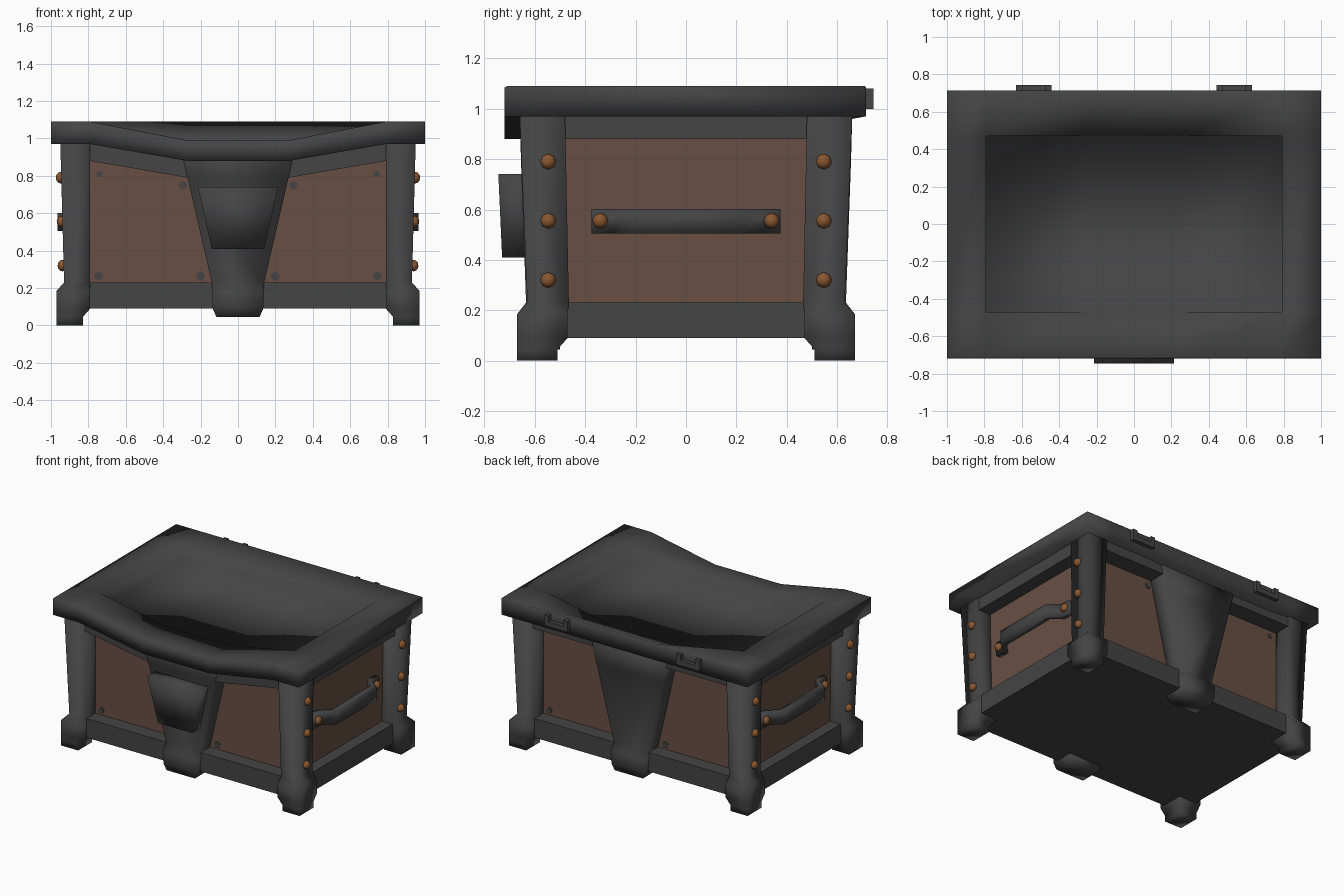
import bpy, bmesh, math
from mathutils import Matrix

if "Cube" in bpy.data.objects:
    bpy.data.objects.remove(bpy.data.objects["Cube"])


def material(name, rgb):
    m = bpy.data.materials.new(name)
    m.diffuse_color = (*rgb, 1)
    m.use_nodes = True
    m.node_tree.nodes["Principled BSDF"].inputs["Base Color"].default_value = m.diffuse_color
    return m


IRON = material("dark_iron", (0.058, 0.058, 0.058))
WOOD = material("brown_wood", (0.14, 0.078, 0.056))
COPPER = material("copper", (0.25, 0.095, 0.03))


def finish(name, bm, mat, mirror="", angle=100):
    bmesh.ops.remove_doubles(bm, verts=bm.verts, dist=1e-5)
    bmesh.ops.recalc_face_normals(bm, faces=bm.faces)
    me = bpy.data.meshes.new(name)
    bm.to_mesh(me)
    bm.free()
    ob = bpy.data.objects.new(name, me)
    bpy.context.collection.objects.link(ob)
    me.materials.append(mat)
    bpy.ops.object.select_all(action="DESELECT")
    ob.select_set(True)
    bpy.context.view_layer.objects.active = ob
    bpy.ops.object.shade_smooth_by_angle(angle=math.radians(angle))
    if mirror:
        m = ob.modifiers.new("mirror", "MIRROR")
        m.use_axis = ("x" in mirror, "y" in mirror, False)
        m.use_mirror_merge = False
    return ob


def loft(name, loops, mat, **kw):
    """Skin a row of equal closed loops and cap both ends."""
    bm = bmesh.new()
    rings = [[bm.verts.new(p) for p in lp] for lp in loops]
    n = len(rings[0])
    for a, b in zip(rings, rings[1:]):
        for i in range(n):
            bm.faces.new((a[i], a[(i + 1) % n], b[(i + 1) % n], b[i]))
    bm.faces.new(rings[0])
    bm.faces.new(rings[-1])
    return finish(name, bm, mat, **kw)


def rect(x0, x1, y0, y1, z):
    return [(x0, y0, z), (x1, y0, z), (x1, y1, z), (x0, y1, z)]


def box(name, x0, x1, y0, y1, z0, z1, mat, **kw):
    return loft(name, [rect(x0, x1, y0, y1, z) for z in (z0, z1)], mat, **kw)


def sag(x, depth):
    return depth * min(1, max(0, (0.79 - abs(x)) / 0.52))


# wooden body and iron base
box("wood_body", -0.845, 0.845, -0.525, 0.525, 0.15, 0.95, WOOD, angle=40)
box("base_rail", -0.93, 0.93, -0.63, 0.63, 0.09, 0.23, IRON, angle=40)

# corner posts with flared feet
loft("corner_posts", [rect(x0, x1, y0, y1, z) for z, x0, x1, y0, y1 in (
    (0, 0.83, 0.97, 0.51, 0.67), (0.045, 0.83, 0.97, 0.51, 0.67),
    (0.09, 0.79, 0.97, 0.47, 0.67), (0.185, 0.79, 0.97, 0.47, 0.67),
    (0.23, 0.79, 0.93, 0.465, 0.63), (0.97, 0.79, 0.95, 0.48, 0.66))],
    IRON, mirror="xy")

# tapered centre posts, front and back
loft("centre_posts", [rect(-h, h, 0.5, y, z) for z, h, y in (
    (0.045, 0.115, 0.665), (0.09, 0.135, 0.67), (0.185, 0.14, 0.67),
    (0.23, 0.14, 0.635), (0.79, 0.27, 0.655), (0.97, 0.31, 0.66))],
    IRON, mirror="y")

# rails under the lid
box("side_top_rails", 0.83, 0.942, -0.6, 0.6, 0.88, 0.98, IRON, mirror="x", angle=40)
box("back_top_rail", -0.9, 0.9, 0.5, 0.65, 0.9, 0.98, IRON, angle=40)
loft("front_top_rail", [[(x, y, z - sag(x, 0.09)) for y, z in (
    (-0.65, 0.88), (-0.5, 0.88), (-0.5, 0.98), (-0.65, 0.98))]
    for x in (-0.9, -0.79, -0.27, 0.27, 0.79, 0.9)], IRON, angle=40)


# lid: rim dips at the front and middle, around a sunken flat floor
def lid_ring(x, sunken):
    rim = 1.09 - sag(x, 0.1)
    floor = 0.985 if sunken else rim
    s = sag(x, 0.09)
    return [(x, y, z) for y, z in (
        (-0.72, 0.97 - s), (-0.72, rim - 0.005), (-0.71, rim), (-0.47, rim),
        (-0.47, floor), (0.47, floor), (0.47, rim), (0.71, 1.09),
        (0.715, 1.085), (0.715, 0.97), (0.47, 0.97 - s * 0.5), (-0.47, 0.97 - s))]


loft("lid", [lid_ring(x, k) for x, k in (
    (-1, 0), (-0.79, 0), (-0.79, 1), (-0.27, 1), (0.27, 1), (0.79, 1),
    (0.79, 0), (1, 0))], IRON)

# lock block
loft("lock", [[(-h, y, z), (h, y, z), (h, -0.6, z), (-h, -0.6, z)]
              for z, h, y in ((0.41, 0.14, -0.73), (0.74, 0.215, -0.745))], IRON)

# side handles: straps bent outward from the end tabs
path = ((-0.375, 0.885), (-0.3, 0.885), (-0.23, 0.965),
        (0.23, 0.965), (0.3, 0.885), (0.375, 0.885))
loft("side_handles", [[(o - 0.045, t, 0.505), (o, t, 0.505), (o, t, 0.602),
                       (o - 0.045, t, 0.602)] for t, o in path], IRON, mirror="x")

# back hinges: a bar with two upright ends
box("hinge_bars", 0.44, 0.63, 0.70, 0.744, 1.0, 1.035, IRON, mirror="x", angle=40)
for side, x in (("inner", 0.44), ("outer", 0.595)):
    box(side + "_hinge_ends", x, x + 0.035, 0.70, 0.744, 1.035, 1.08,
        IRON, mirror="x", angle=40)

# copper rivets on the post sides and handle ends
bm = bmesh.new()
spots = [(0.938 + 0.02 * (z - 0.3), s * 0.547, z)
         for s in (-1, 1) for z in (0.32, 0.555, 0.79)]
spots += [(0.888, s * 0.34, 0.555) for s in (-1, 1)]
for p in spots:
    bmesh.ops.create_uvsphere(
        bm, u_segments=8, v_segments=6, radius=0.031,
        matrix=Matrix.Translation(p) @ Matrix.Rotation(math.pi / 2, 4, "Y")
        @ Matrix.Diagonal((1, 1, 0.85, 1)))
finish("rivets", bm, COPPER, mirror="x", angle=60)

# flat iron studs in the panel corners; the back panels are taller
low = ((0.745, 0.265, 0.023), (0.2, 0.262, 0.024))
for name, y, top in (
        ("front_studs", -0.525, ((0.74, 0.81, 0.017), (0.295, 0.75, 0.022))),
        ("back_studs", 0.525, ((0.74, 0.86, 0.017), (0.32, 0.855, 0.022)))):
    bm = bmesh.new()
    for x, z, r in top + low:
        bmesh.ops.create_cone(
            bm, cap_ends=True, segments=10, radius1=r, radius2=r, depth=0.01,
            matrix=Matrix.Translation((x, y, z)) @ Matrix.Rotation(math.pi / 2, 4, "X"))
    finish(name, bm, IRON, mirror="x", angle=40)
